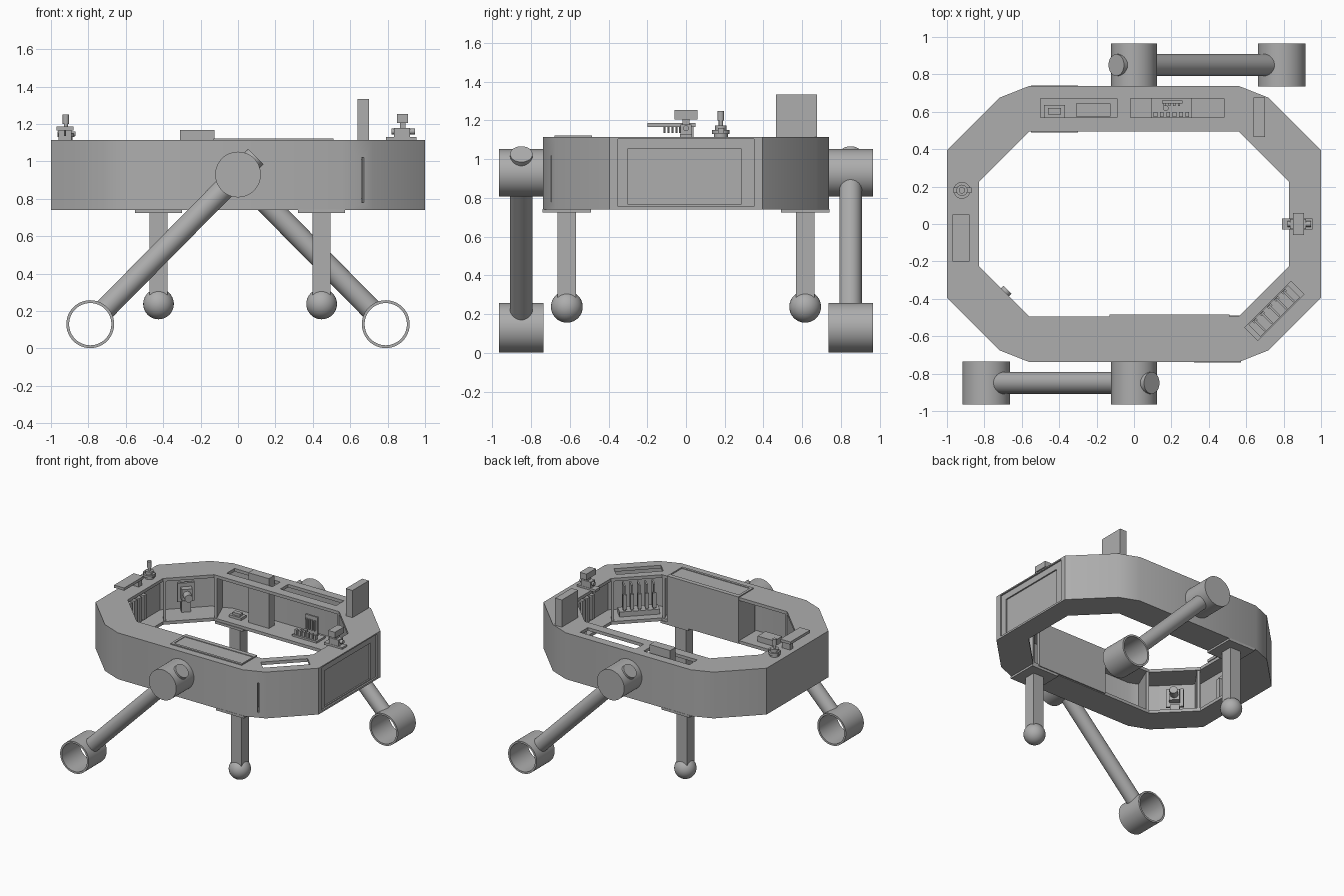
import bpy, bmesh, math
from mathutils import Vector, Matrix

old = bpy.data.objects.get("Cube")
if old:
    bpy.data.objects.remove(old, do_unlink=True)

grey = bpy.data.materials.new("plain grey")
grey.use_nodes = True
COLOUR = (0.42, 0.42, 0.42, 1)
grey.diffuse_color = COLOUR
grey.node_tree.nodes["Principled BSDF"].inputs["Base Color"].default_value = COLOUR
parts = []


def finish(name, bm):
    bmesh.ops.recalc_face_normals(bm, faces=bm.faces)
    mesh = bpy.data.meshes.new(name)
    bm.to_mesh(mesh)
    bm.free()
    mesh.materials.append(grey)
    ob = bpy.data.objects.new(name, mesh)
    bpy.context.collection.objects.link(ob)
    parts.append(ob)
    return ob


def box(name, x, y, z, turn=0):
    """Box from (low, high) ranges, turned about its own upright axis."""
    bm = bmesh.new()
    bmesh.ops.create_cube(bm, size=1)
    mid = Vector([(a + b) / 2 for a, b in (x, y, z)])
    size = [b - a for a, b in (x, y, z)]
    m = Matrix.Translation(mid) @ Matrix.Rotation(math.radians(turn), 4, "Z")
    bm.transform(m @ Matrix.Diagonal((*size, 1)))
    return finish(name, bm)


def block(name, at, size, turn=0):
    return box(name, *[(c - s / 2, c + s / 2) for c, s in zip(at, size)], turn)


def rod(name, a, b, r, r2=None, sides=48):
    a, b = Vector(a), Vector(b)
    bm = bmesh.new()
    bmesh.ops.create_cone(bm, cap_ends=True, segments=sides, radius1=r,
                          radius2=r if r2 is None else r2, depth=(b - a).length)
    rot = (b - a).to_track_quat("Z", "Y").to_matrix().to_4x4()
    bm.transform(Matrix.Translation((a + b) / 2) @ rot)
    return finish(name, bm)


def ring(name, outer, inner, z0, z1):
    """Closed loop with a rectangular section between two outlines."""
    bm = bmesh.new()
    loops = [[bm.verts.new((*p, z)) for p in pts]
             for pts, z in ((outer, z0), (outer, z1), (inner, z1), (inner, z0))]
    n = len(outer)
    for k in range(4):
        lo, hi = loops[k], loops[(k + 1) % 4]
        for i in range(n):
            j = (i + 1) % n
            bm.faces.new((lo[i], lo[j], hi[j], hi[i]))
    return finish(name, bm)


def cut(target, cutters):
    bpy.context.view_layer.objects.active = target
    for c in cutters:
        c.hide_render = True
        mod = target.modifiers.new("cut", "BOOLEAN")
        mod.operation, mod.solver, mod.object = "DIFFERENCE", "EXACT", c
        bpy.ops.object.modifier_apply(modifier=mod.name)
        parts.remove(c)
        bpy.data.objects.remove(c, do_unlink=True)


def round_loop(corner):
    """Repeat one corner's points around all four quadrants."""
    back = corner[::-1]
    return (corner + [(-x, y) for x, y in back]
            + [(-x, -y) for x, y in corner] + [(x, -y) for x, y in back])


def scaled(pts, f):
    return [(x * f, y * f) for x, y in pts]


# Hollow ring body, open on its inner side
Z0, Z1 = 0.74, 1.115
FLOOR, CEIL = 0.765, 1.09
outer = round_loop([(1, 0.395), (0.72, 0.675), (0.56, 0.738)])
inner = round_loop([(0.83, 0.225), (0.60, 0.455), (0.56, 0.495)])
body = ring("ring_body", outer, inner, Z0, Z1)
cut(body, [
    ring("cavity", scaled(outer, 0.965), scaled(inner, 0.92), FLOOR, CEIL),
    box("slot", (-0.5, -0.09), (0.57, 0.67), (1.05, 1.2)),
    box("slot", (-0.02, 0.48), (0.57, 0.67), (1.05, 1.2)),
    block("slot", (0.75, -0.465, 1.12), (0.35, 0.1, 0.14), 45),
    box("end_recess", (0.987, 1.1), (-0.35, 0.35), (0.755, 1.105)),
    box("end_recess", (0.976, 1.1), (-0.30, 0.285), (0.765, 1.055)),
    block("card_slit", (0.665, -0.69, 0.9), (0.012, 0.1, 0.24), 20),
])

# Walls between the bays
for sx in (-1, 1):
    for sy in (-1, 1):
        for (ax, ay), (bx, by) in (((0.55, 0.5), (0.63, 0.69)),
                                   ((0.825, 0.24), (0.94, 0.40))):
            d = Vector(((bx - ax) * sx, (by - ay) * sy))
            block("bay_wall", ((ax + bx) / 2 * sx, (ay + by) / 2 * sy, (FLOOR + CEIL) / 2),
                  (d.length, 0.02, CEIL - FLOOR + 0.01), math.degrees(math.atan2(d.y, d.x)))

# Front compartment with lid and inner panel
box("compartment_panel", (-0.13, 0.51), (-0.51, -0.484), (Z0 + 0.005, Z1 + 0.005))
box("compartment_side", (-0.13, -0.11), (-0.7, -0.5), (FLOOR - 0.005, CEIL + 0.005))
lid = box("compartment_lid", (-0.13, 0.51), (-0.68, -0.484), (Z1 - 0.005, Z1 + 0.008))
cut(lid, [box("lid_inset", (-0.11, 0.50), (-0.66, -0.52), (Z1 + 0.003, 1.2))])
box("front_bay_unit", (-0.4, -0.25), (-0.66, -0.56), (FLOOR, 0.81))

# Swinging arms with pivot drums and open tube feet, opposite each other
for side, name in ((-1, "front"), (1, "back")):
    y0, y1, ym = side * 0.735, side * 0.965, side * 0.85
    rod(name + "_pivot", (0, y0, 0.93), (0, y1, 0.93), 0.122)
    hub, foot = Vector((0, ym, 0.93)), Vector((side * 0.79, ym, 0.13))
    along = (hub - foot).normalized()
    rod(name + "_arm", foot + along * 0.114, hub + along * 0.135, 0.058)
    tube = rod(name + "_foot_tube", (foot.x, y0, foot.z), (foot.x, y1, foot.z), 0.128)
    cut(tube, [rod("bore", (foot.x, y0 - side, foot.z), (foot.x, y1 + side, foot.z), 0.113)])

# Straight legs with ball feet
for x, y in ((0.447, -0.615), (-0.425, 0.615)):
    block("leg_mount", (x, y, 0.734), (0.25, 0.25, 0.02))
    block("leg", (x, y, 0.5), (0.095, 0.095, 0.48))
    bm = bmesh.new()
    bmesh.ops.create_uvsphere(bm, u_segments=32, v_segments=20, radius=0.082)
    bm.transform(Matrix.Translation((x, y, 0.238)))
    finish("ball_foot", bm)

# Upright block on the roof and tall unit in the back bay
box("roof_tower", (0.64, 0.70), (0.465, 0.675), (Z1 - 0.01, 1.335))
box("tall_unit", (-0.31, -0.125), (0.575, 0.645), (FLOOR, 1.168))

# Boards on the floor of the back bay
box("small_board", (-0.48, -0.37), (0.57, 0.635), (FLOOR, 0.785))
box("small_chip", (-0.46, -0.39), (0.585, 0.62), (0.785, 0.805))
box("main_board", (0.09, 0.31), (0.565, 0.675), (FLOOR, 0.78))
box("upright_board", (0.15, 0.26), (0.645, 0.66), (0.78, 0.93))
for i in range(6):
    block("board_post", (0.115 + i * 0.034, 0.585, 0.80), (0.02, 0.025, 0.04))
for i in range(4):
    block("board_rib", (0.165 + i * 0.025, 0.64, 0.86), (0.012, 0.02, 0.08))
rod("board_cap", (0.17, 0.62, 0.78), (0.17, 0.62, 0.82), 0.015, sides=16)

# Row of cards in the front corner bay
across = Vector((1, 1, 0)).normalized()
block("card_base", (0.75, -0.465, 0.785), (0.3, 0.09, 0.04), 45)
for i in range(5):
    p = Vector((0.75, -0.465, 0.9)) + across * (i - 2) * 0.055
    block("card", p, (0.012, 0.08, 0.22), 45)
    block("card_edge", p - Vector((0.025, -0.025, 0.02)), (0.028, 0.015, 0.12), 45)

# Camera units in the two corner bays of the right end
for sy, reach in ((1, 0.16), (-1, 0.11)):
    turn = -45 * sy
    inward = Vector((1, -sy, 0)).normalized()
    back = Vector((-0.69, sy * 0.365, 0.92)) - inward * reach
    block("camera_plate", back, (0.02, 0.13, 0.15), turn)
    block("camera_body", back + inward * 0.03, (0.06, 0.08, 0.09), turn)
    rod("camera_lens", back + inward * 0.05, back + inward * 0.13, 0.03, sides=24)
    block("camera_stand", back - Vector((0, 0, 0.11)), (0.05, 0.07, 0.09), turn)

# Equipment racks in the end bays
for side in (-1, 1):
    box("end_rack", *[sorted(r) for r in ((side * 0.95, side * 0.968),
                                         (-0.16, 0.16), (0.8, 1.04))])
    for i in range(5):
        block("rack_module", (side * 0.935, -0.12 + i * 0.06, 0.9), (0.04, 0.035, 0.2))

# Raised plate on pins, right end of the roof
box("raised_plate", (-0.97, -0.88), (-0.2, 0.05), (1.165, 1.187))
box("plate_base", (-0.96, -0.89), (0.0, 0.04), (Z1 - 0.005, 1.17))
for i in range(5):
    rod("plate_pin", (-0.925, -0.11 + i * 0.02, 1.135), (-0.925, -0.11 + i * 0.02, 1.17),
        0.005, sides=8)

# Control stick beside it
for r, a, b in ((0.036, Z1 - 0.005, 1.13), (0.045, 1.13, 1.15), (0.03, 1.15, 1.175),
                (0.011, 1.175, 1.2), (0.017, 1.2, 1.25)):
    rod("control_stick", (-0.92, 0.18, a), (-0.92, 0.18, b), r, sides=24)
box("stick_tab", (-0.965, -0.87), (0.165, 0.195), (1.135, 1.16))

# Sensor head, left end of the roof
box("sensor_base", (0.79, 0.955), (-0.03, 0.03), (Z1 - 0.005, 1.13))
box("sensor_body", (0.835, 0.92), (-0.028, 0.028), (1.13, 1.18))
rod("sensor_axle", (0.82, 0, 1.16), (0.945, 0, 1.16), 0.015, sides=16)
box("sensor_neck", (0.865, 0.895), (-0.018, 0.018), (1.18, 1.21))
box("sensor_head", (0.85, 0.91), (-0.06, 0.06), (1.205, 1.253))

# Smooth the round parts, keep edges sharp
bpy.ops.object.select_all(action="DESELECT")
for ob in parts:
    ob.select_set(True)
bpy.context.view_layer.objects.active = body
bpy.ops.object.shade_smooth_by_angle(angle=math.radians(25))
